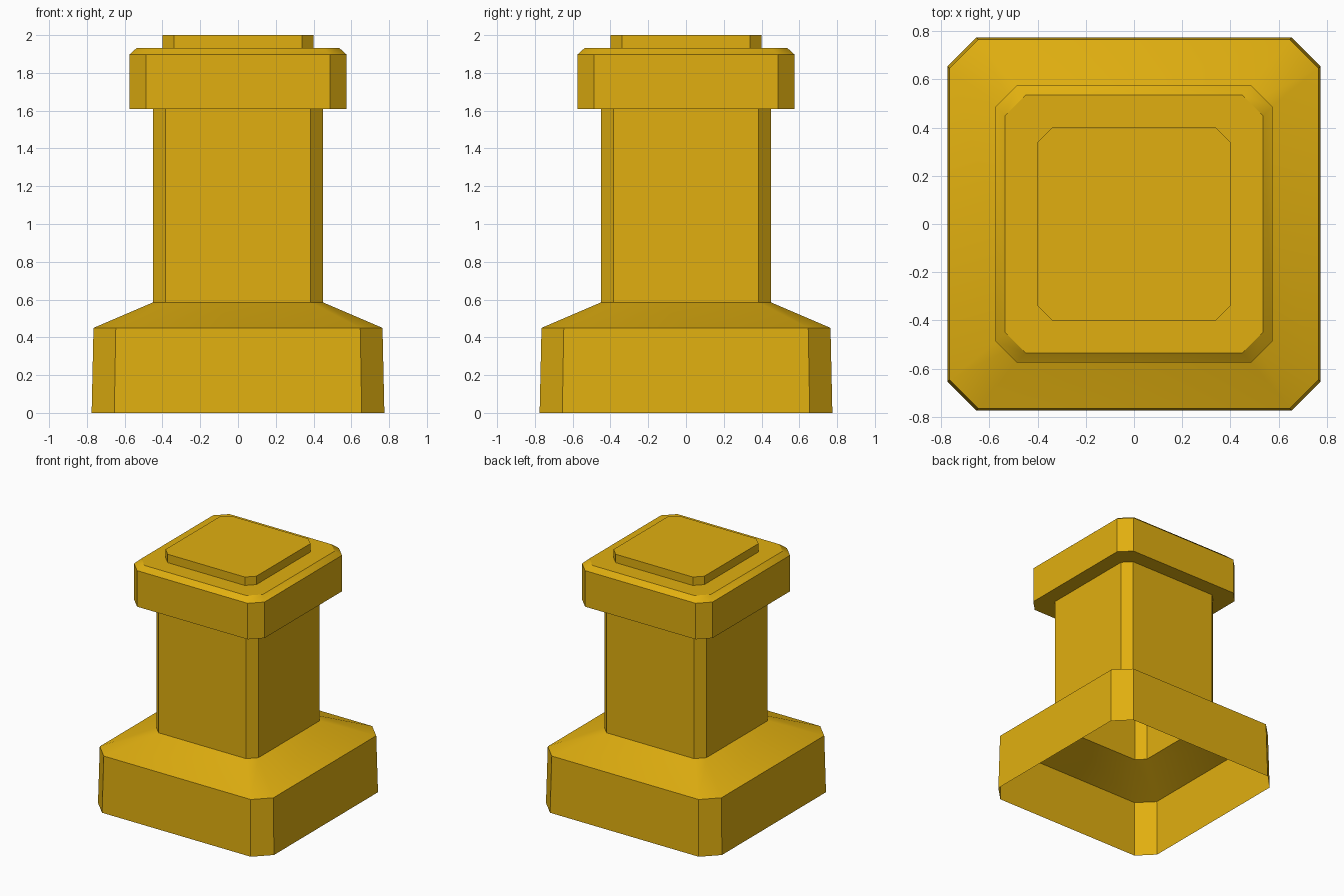
import bpy, bmesh

if "Cube" in bpy.data.objects:
    bpy.data.objects.remove(bpy.data.objects["Cube"])

gold = bpy.data.materials.new("gold")
gold.diffuse_color = (0.75, 0.43, 0.005, 1)
gold.use_nodes = True
gold.node_tree.nodes["Principled BSDF"].inputs["Base Color"].default_value = gold.diffuse_color


def chamfered_square(bm, half, inner, z):
    """Ring of eight vertices: a square with cut corners, counter-clockwise."""
    pts = [(half, -inner), (half, inner), (inner, half), (-inner, half),
           (-half, inner), (-half, -inner), (-inner, -half), (inner, -half)]
    return [bm.verts.new((x, y, z)) for x, y in pts]


def loft(name, profile, cap_top=False):
    """Skin a stack of (half width, flat half length, z) rings; open below."""
    bm = bmesh.new()
    rings = [chamfered_square(bm, *p) for p in profile]
    for a, b in zip(rings, rings[1:]):
        for i in range(8):
            j = (i + 1) % 8
            bm.faces.new((a[i], a[j], b[j], b[i]))
    if cap_top:
        bm.faces.new(rings[-1])
    mesh = bpy.data.meshes.new(name)
    bm.to_mesh(mesh)
    bm.free()
    mesh.materials.append(gold)
    obj = bpy.data.objects.new(name, mesh)
    bpy.context.collection.objects.link(obj)
    bpy.ops.object.select_all(action='DESELECT')
    obj.select_set(True)
    bpy.context.view_layer.objects.active = obj
    bpy.ops.object.shade_smooth_by_angle(angle=0.52)
    return obj


# Hollow foot with a sloped shoulder
loft("base", [(0.775, 0.655, 0), (0.765, 0.647, 0.45), (0.45, 0.385, 0.585)])
# Square shaft with cut corners
loft("shaft", [(0.45, 0.385, 0.585), (0.45, 0.385, 1.61)])
# Overhanging cap: underside, wall, bevel and top ledge
loft("cap", [(0.45, 0.385, 1.61), (0.575, 0.487, 1.61), (0.575, 0.487, 1.897),
             (0.535, 0.45, 1.933), (0.40, 0.34, 1.933)])
# Raised plate on top
loft("top_plate", [(0.40, 0.34, 1.933), (0.40, 0.34, 2.0)], cap_top=True)
